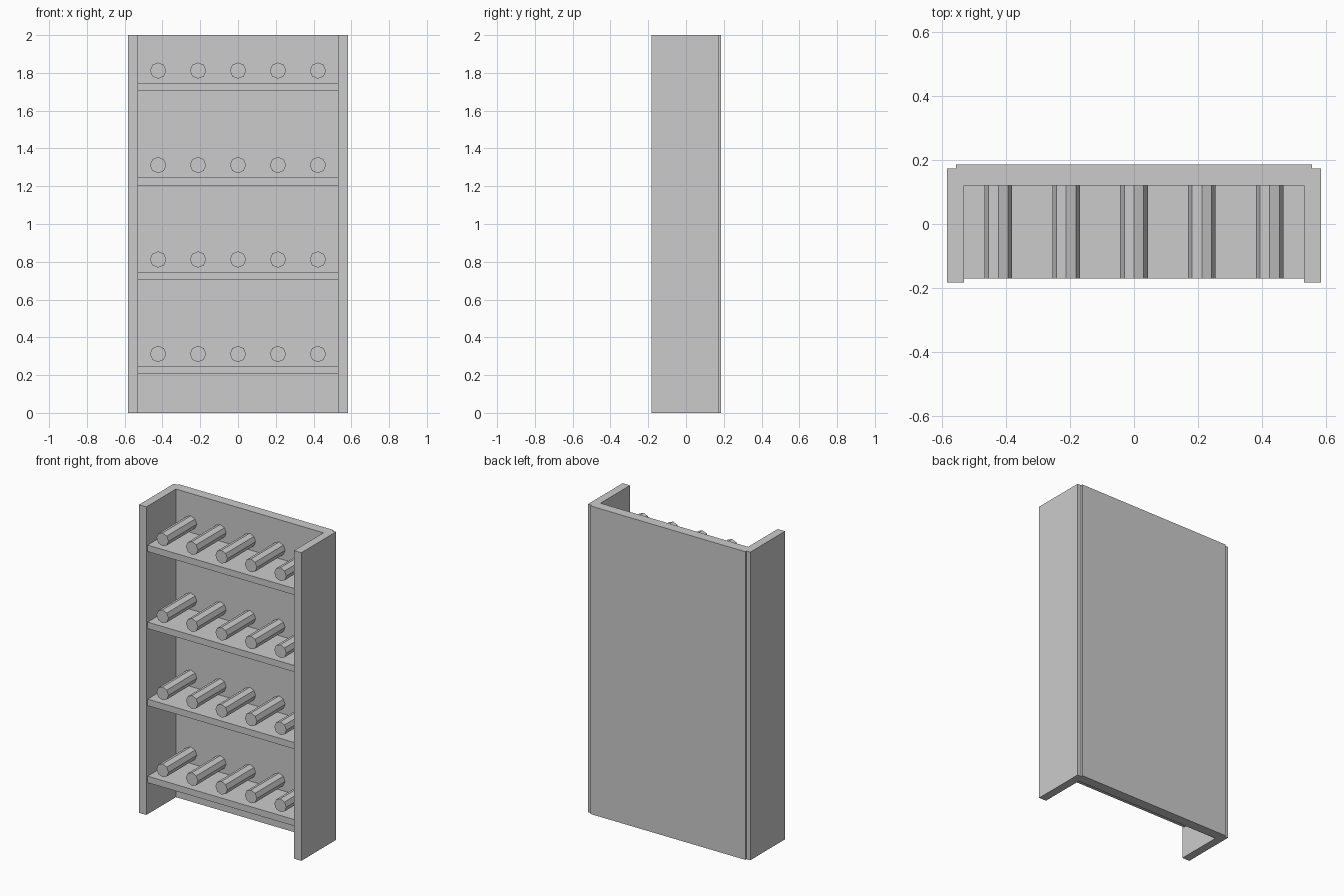
import bpy
import math

cube = bpy.data.objects.get("Cube")
if cube:
    bpy.data.objects.remove(cube, do_unlink=True)

# Single flat colour
COLOUR = (0.6, 0.6, 0.6, 1)
grey = bpy.data.materials.new("plain_grey")
grey.use_nodes = True
grey.diffuse_color = COLOUR
grey.node_tree.nodes["Principled BSDF"].inputs["Base Color"].default_value = COLOUR


def finish(name):
    obj = bpy.context.object
    obj.name = name
    obj.data.materials.append(grey)
    return obj


def box(name, low, high):
    centre = [(a + b) / 2 for a, b in zip(low, high)]
    bpy.ops.mesh.primitive_cube_add(size=1, location=centre)
    obj = finish(name)
    obj.scale = [b - a for a, b in zip(low, high)]
    bpy.ops.object.transform_apply(location=False, rotation=False, scale=True)
    return obj


HEIGHT = 2.0
INNER, OUTER = 0.53, 0.583      # inside and outside of the side panels
FRONT, BACK = -0.17, 0.12       # depth of shelves and pegs

# Case: two sides and a back panel that stands slightly proud of them
box("right_side", (-OUTER, -0.183, 0), (-INNER, 0.173, HEIGHT))
box("left_side", (INNER, -0.183, 0), (OUTER, 0.173, HEIGHT))
box("back_panel", (-0.556, BACK, 0), (0.556, 0.185, HEIGHT))

# Shelves, each with a row of eight-sided pegs above it
for level in range(4):
    base = 0.205 + level * 0.5
    box(f"shelf_{level + 1}", (-INNER, FRONT, base), (INNER, BACK, base + 0.042))
    for i in range(5):
        bpy.ops.mesh.primitive_cylinder_add(
            vertices=8, radius=0.043, depth=BACK - FRONT,
            location=((i - 2) * 0.2115, (FRONT + BACK) / 2, base + 0.107),
            rotation=(math.pi / 2, 0, 0))
        finish(f"peg_{level + 1}_{i + 1}")
